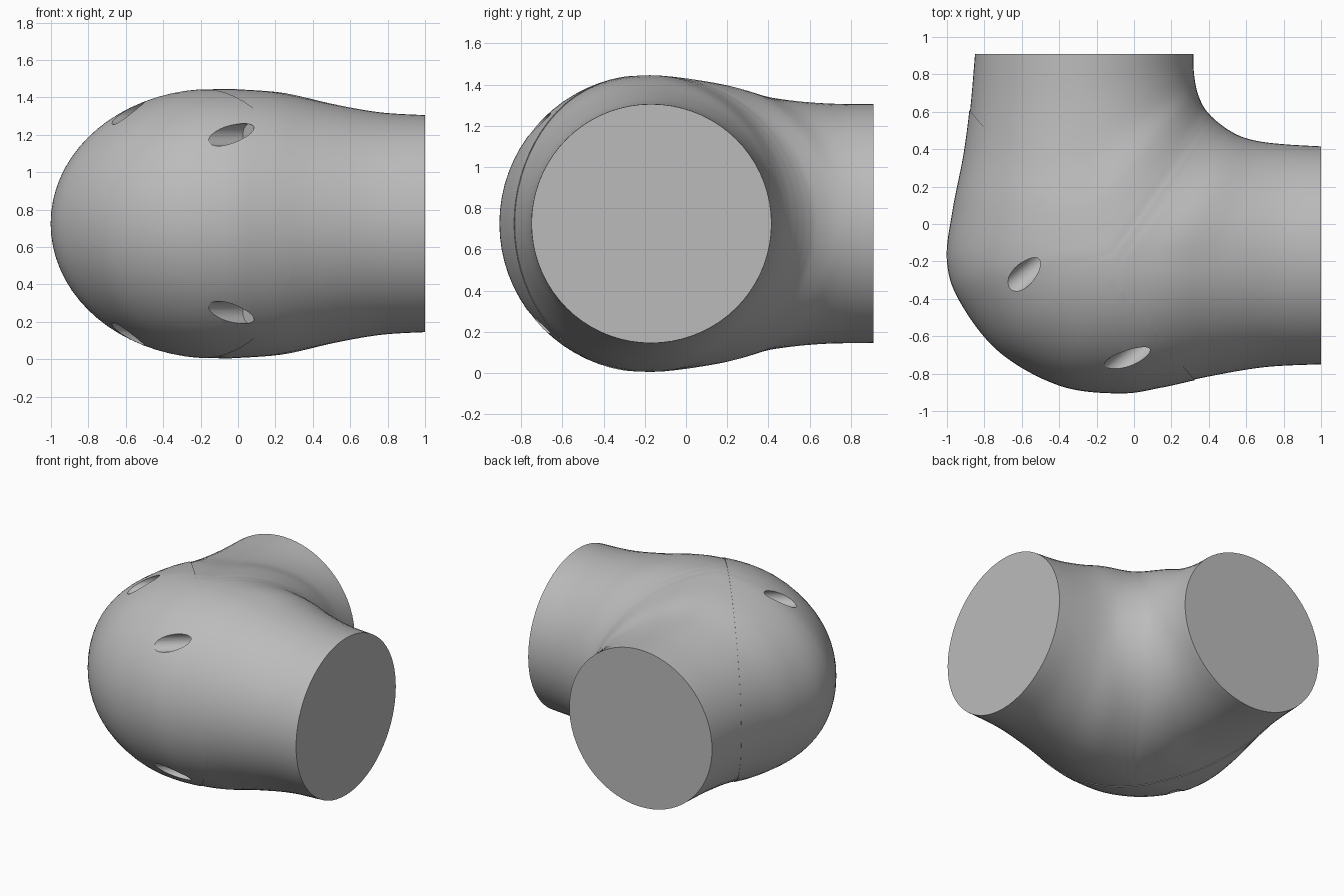
import bpy
import bmesh
import math
from mathutils import Vector, Matrix

default_cube = bpy.data.objects.get("Cube")
if default_cube:
    bpy.data.objects.remove(default_cube, do_unlink=True)

MID_Z = 0.725
SEGMENTS = 72
STEPS = 8
SEAM_NORMAL = Vector((0.768, 0.641, 0))
SEAM_POINT = Vector((0.33, -0.84, 0))

# Sections along the bend: inner point, crest point, outer point, half height
STATIONS = [
    (1, .415, 1, -.17, 1, -.75, .58),
    (.82, .425, .76, -.17, .7, -.765, .595),
    (.68, .44, .5, -.175, .4, -.815, .64),
    (.58, .465, .22, -.18, .15, -.87, .7),
    (.51, .5, 0, -.18, -.08, -.902, .718),
    (.46, .535, -.07, -.18, -.4, -.86, .72),
    (.43, .56, -.1, -.17, -.72, -.68, .72),
    (.4, .59, -.12, -.16, -.93, -.41, .718),
    (.37, .63, -.15, -.1, -.997, -.19, .712),
    (.34, .7, -.21, .1, -.965, .08, .68),
    (.325, .77, -.25, .36, -.91, .36, .617),
    (.318, .84, -.262, .65, -.875, .62, .585),
    (.317, .91, -.265, .91, -.85, .91, .58),
]

grey = bpy.data.materials.new("plain_grey")
grey.use_nodes = True
colour = (0.5, 0.5, 0.5, 1)
grey.diffuse_color = colour
grey.node_tree.nodes["Principled BSDF"].inputs["Base Color"].default_value = colour


def blend(a, b, c, d, t):
    """Smooth curve through b and c."""
    return 0.5 * (2 * b + (c - a) * t + (2 * a - 5 * b + 4 * c - d) * t ** 2
                  + (3 * b - a - 3 * c + d) * t ** 3)


def smooth_stations():
    last = len(STATIONS) - 1
    for i in range(last):
        four = [STATIONS[min(max(i + k, 0), last)] for k in (-1, 0, 1, 2)]
        for step in range(STEPS):
            yield [blend(*values, step / STEPS) for values in zip(*four)]
    yield STATIONS[last]


def section_ring(bm, station):
    """Oval whose widest height sits on the crest point."""
    inner, crest, outer = (Vector(station[k:k + 2]) for k in (0, 2, 4))
    ring = []
    for k in range(SEGMENTS):
        angle = math.tau * k / SEGMENTS
        reach = math.cos(angle)
        point = crest.lerp(outer if reach > 0 else inner, abs(reach))
        z = MID_Z + station[6] * math.sin(angle)
        ring.append(bm.verts.new((point.x, point.y, z)))
    return ring


def elbow_half(name, keep_cap, swell):
    """Loft the bend, then keep the part on one side of the seam."""
    bm = bmesh.new()
    rings = [section_ring(bm, s) for s in smooth_stations()]
    for a, b in zip(rings, rings[1:]):
        for k in range(SEGMENTS):
            n = (k + 1) % SEGMENTS
            bm.faces.new((a[k], a[n], b[n], b[k]))
    bm.faces.new(rings[0])
    bm.faces.new(rings[-1])
    bmesh.ops.recalc_face_normals(bm, faces=bm.faces)
    if swell:
        bm.normal_update()
        moves = [(v, v.normal * swell) for v in bm.verts]
        for v, move in moves:
            v.co += move
    cut = bmesh.ops.bisect_plane(
        bm, geom=bm.verts[:] + bm.edges[:] + bm.faces[:],
        plane_co=SEAM_POINT, plane_no=SEAM_NORMAL,
        clear_outer=keep_cap, clear_inner=not keep_cap)
    edges = [e for e in cut["geom_cut"] if isinstance(e, bmesh.types.BMEdge)]
    bmesh.ops.contextual_create(bm, geom=edges)
    bmesh.ops.recalc_face_normals(bm, faces=bm.faces)
    mesh = bpy.data.meshes.new(name)
    bm.to_mesh(mesh)
    bm.free()
    mesh.materials.append(grey)
    obj = bpy.data.objects.new(name, mesh)
    bpy.context.collection.objects.link(obj)
    return obj


def bore_cutter(name, x, y, z, radius=0.06, length=1.0):
    """Rod square to the seam, ending just short of it."""
    axis = SEAM_NORMAL.normalized()
    point = Vector((x, y, z))
    floor = point + axis * ((SEAM_POINT - point).dot(axis) - 0.07)
    turn = axis.to_track_quat("Z", "Y").to_matrix().to_4x4()
    bm = bmesh.new()
    bmesh.ops.create_cone(
        bm, cap_ends=True, segments=32, radius1=radius, radius2=radius,
        depth=length,
        matrix=Matrix.Translation(floor - axis * length / 2) @ turn)
    mesh = bpy.data.meshes.new(name)
    bm.to_mesh(mesh)
    bm.free()
    mesh.materials.append(grey)
    obj = bpy.data.objects.new(name, mesh)
    bpy.context.collection.objects.link(obj)
    obj.hide_render = True
    return obj


# Two-armed body and the rounded cap over its corner
body = elbow_half("elbow_body", False, 0)
cap = elbow_half("corner_cap", True, 0.004)

# Four screw bores, mirrored above and below the middle
cutters = []
for x, y, rise in ((-.55, -.24, .59), (-.03, -.71, .475)):
    for side in (1, -1):
        cutter = bore_cutter("bore_cutter", x, y, MID_Z + side * rise)
        cutters.append(cutter)
        modifier = cap.modifiers.new("screw_bore", "BOOLEAN")
        modifier.operation = "DIFFERENCE"
        modifier.solver = "EXACT"
        modifier.object = cutter

bpy.context.view_layer.update()
evaluated = cap.evaluated_get(bpy.context.evaluated_depsgraph_get())
cut_mesh = bpy.data.meshes.new_from_object(evaluated)
cap.modifiers.clear()
cap.data = cut_mesh
for cutter in cutters:
    bpy.data.objects.remove(cutter, do_unlink=True)

# Smooth skin with crisp rims
bpy.ops.object.select_all(action="DESELECT")
for part in (body, cap):
    part.select_set(True)
bpy.context.view_layer.objects.active = body
bpy.ops.object.shade_smooth_by_angle(angle=math.radians(30))
